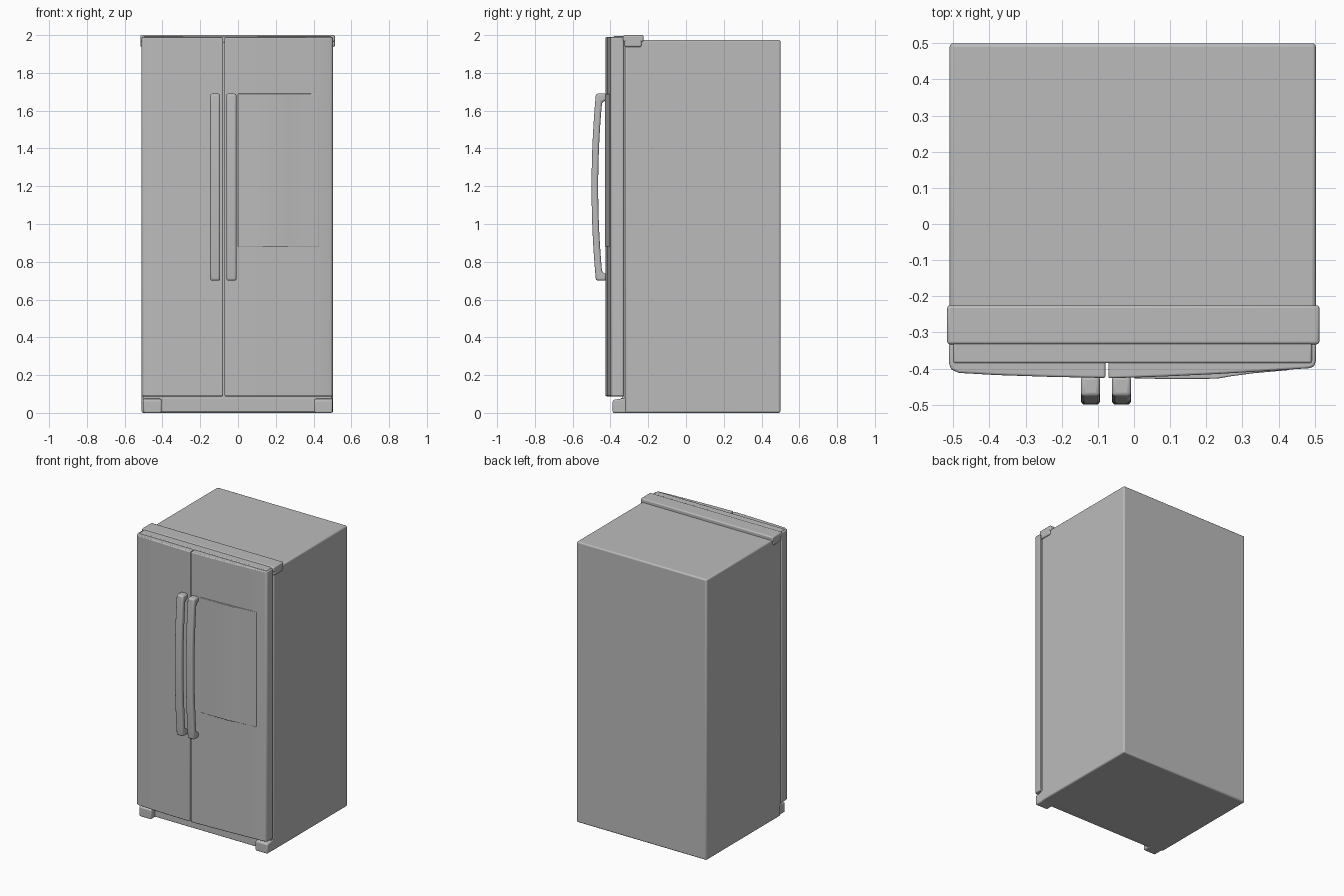
import bpy, bmesh, math
from mathutils import Vector

if "Cube" in bpy.data.objects:
    bpy.data.objects.remove(bpy.data.objects["Cube"])

grey = bpy.data.materials.new("appliance grey")
grey.diffuse_color = (0.5, 0.5, 0.5, 1)
grey.use_nodes = True
grey.node_tree.nodes["Principled BSDF"].inputs["Base Color"].default_value = grey.diffuse_color


def finish(name, bm, bevel, segments=3):
    bmesh.ops.recalc_face_normals(bm, faces=bm.faces)
    mesh = bpy.data.meshes.new(name)
    bm.to_mesh(mesh)
    bm.free()
    mesh.materials.append(grey)
    ob = bpy.data.objects.new(name, mesh)
    bpy.context.collection.objects.link(ob)
    if bevel:
        mod = ob.modifiers.new("rounded edges", 'BEVEL')
        mod.width = bevel
        mod.segments = segments
        mod.limit_method = 'ANGLE'
        mod.angle_limit = math.radians(35)
    bpy.ops.object.select_all(action='DESELECT')
    bpy.context.view_layer.objects.active = ob
    ob.select_set(True)
    bpy.ops.object.shade_smooth_by_angle(angle=math.radians(40))
    return ob


def prism(name, points, offset, bevel):
    """Extrude a closed 3D outline along an offset vector."""
    bm = bmesh.new()
    face = bm.faces.new([bm.verts.new(p) for p in points])
    ext = bmesh.ops.extrude_face_region(bm, geom=[face])
    verts = [g for g in ext["geom"] if isinstance(g, bmesh.types.BMVert)]
    bmesh.ops.translate(bm, verts=verts, vec=Vector(offset))
    return finish(name, bm, bevel)


def box(name, x, y, z, bevel):
    pts = [(x[0], y[0], z[0]), (x[1], y[0], z[0]), (x[1], y[1], z[0]), (x[0], y[1], z[0])]
    return prism(name, pts, (0, 0, z[1] - z[0]), bevel)


def plan(name, outline, z0, z1, bevel):
    return prism(name, [(x, y, z0) for x, y in outline], (0, 0, z1 - z0), bevel)


# Cabinet and the recessed gasket behind the doors
box("cabinet", (-0.51, 0.503), (-0.323, 0.5), (0.0, 1.975), 0.010)
box("door_gasket", (-0.503, 0.496), (-0.34, -0.30), (0.07, 1.97), 0)

# Gently bowed doors meeting at an off-centre seam
plan("left_door", [(-0.512, -0.331), (-0.512, -0.385), (-0.506, -0.402), (-0.485, -0.412),
                   (-0.38, -0.418), (-0.23, -0.423), (-0.079, -0.426), (-0.079, -0.331)],
     0.088, 1.989, 0.006)
plan("right_door", [(-0.071, -0.331), (-0.071, -0.427), (0.08, -0.422), (0.23, -0.415),
                    (0.38, -0.406), (0.485, -0.399), (0.498, -0.394), (0.503, -0.38),
                    (0.503, -0.331)], 0.088, 1.989, 0.006)

# Shallow raised dispenser panel on the right door
plan("dispenser_panel", [(0.0, -0.415), (0.0, -0.427), (0.10, -0.429), (0.23, -0.428),
                         (0.27, -0.421), (0.33, -0.413), (0.43, -0.404), (0.43, -0.39)],
     0.88, 1.69, 0.004)

# Top hinge cover with end caps wrapping down the sides
box("hinge_cover", (-0.517, 0.513), (-0.333, -0.225), (1.965, 2.0), 0.008)
box("top_front_trim", (-0.50, 0.492), (-0.385, -0.32), (1.96, 1.995), 0.006)
for side, x in (("left", (-0.517, -0.49)), ("right", (0.487, 0.513))):
    box(side + "_hinge_cap", x, (-0.325, -0.235), (1.938, 1.99), 0.008)

# Kick plate and projecting front feet
box("kick_plate", (-0.42, 0.42), (-0.345, -0.30), (0.004, 0.08), 0.005)
for side, x in (("left", (-0.50, -0.405)), ("right", (0.405, 0.50))):
    profile = [(-0.30, 0.0), (-0.388, 0.0), (-0.388, 0.068), (-0.345, 0.075), (-0.30, 0.085)]
    prism(side + "_front_foot", [(x[0], y, z) for y, z in profile], (x[1] - x[0], 0, 0), 0.008)


# Bowed handles joined to the doors at both ends
def bow(z, end, middle):
    t = (z - 1.195) / 0.495
    return middle + (end - middle) * t * t


steps = 16
outer = [(bow(z, -0.477, -0.5), z) for z in (0.70 + 0.99 * i / steps for i in range(steps + 1))]
inner = [(bow(z, -0.440, -0.465), z) for z in (1.645 - 0.90 * i / steps for i in range(steps + 1))]
handle = outer + [(-0.42, 1.69), (-0.42, 1.655)] + inner + [(-0.42, 0.735), (-0.42, 0.70)]
for side, x in (("left", -0.147), ("right", -0.061)):
    prism(side + "_handle", [(x, y, z) for y, z in handle], (0.053, 0, 0), 0.011)
